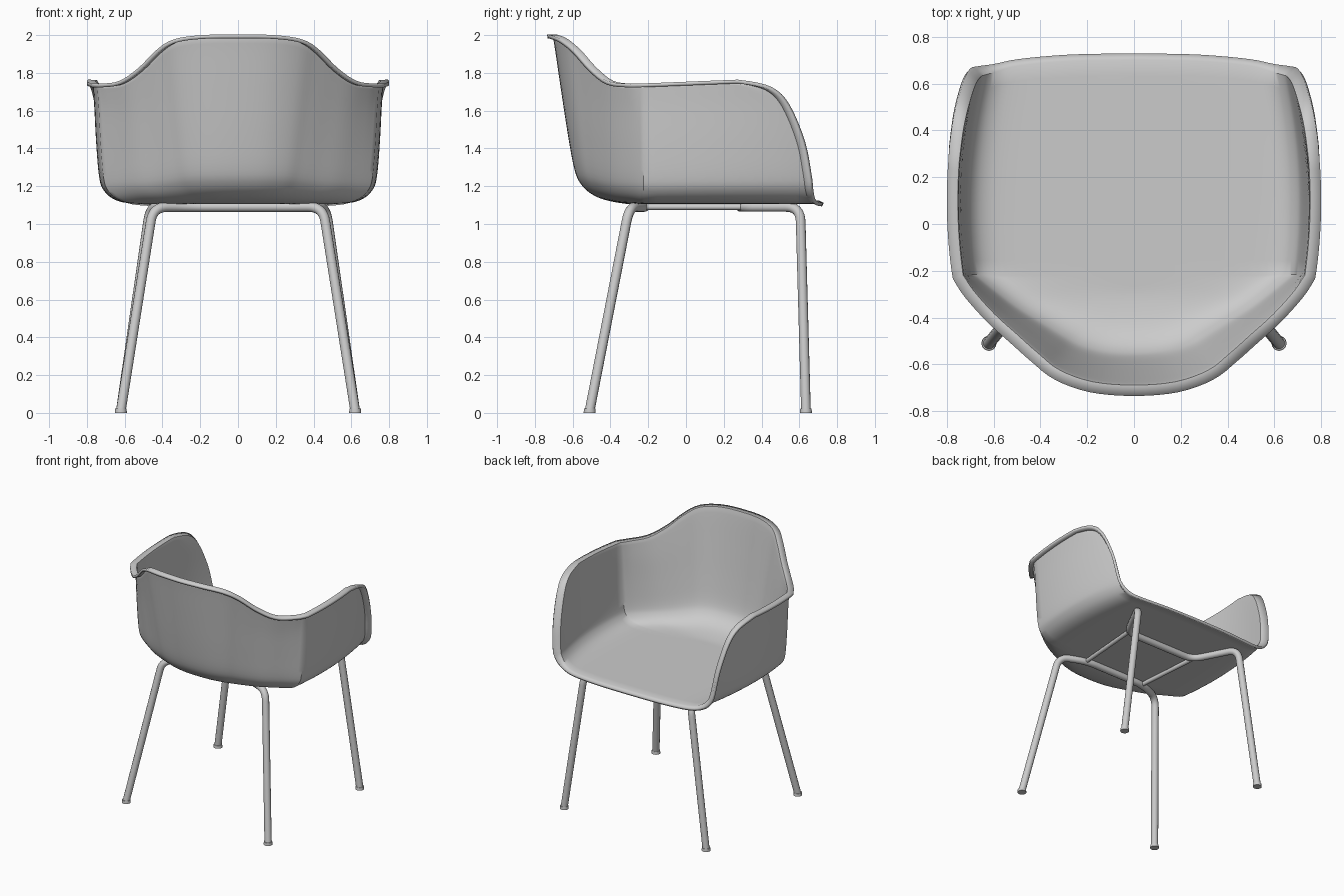
import bpy, bmesh, math
from mathutils import Vector

cube = bpy.data.objects.get("Cube")
if cube:
    bpy.data.objects.remove(cube, do_unlink=True)

grey = bpy.data.materials.new("light_grey")
grey.use_nodes = True
COLOUR = (0.6, 0.6, 0.6, 1)
grey.diffuse_color = COLOUR
grey.node_tree.nodes["Principled BSDF"].inputs["Base Color"].default_value = COLOUR


def spline(points, n):
    """Smooth path through points, n steps per segment."""
    pts = [Vector(p) for p in points]
    pts = [2 * pts[0] - pts[1]] + pts + [2 * pts[-1] - pts[-2]]
    out = []
    for a, b, c, d in zip(pts, pts[1:], pts[2:], pts[3:]):
        for i in range(n):
            t = i / n
            out.append(0.5 * (2 * b + (c - a) * t + (2 * a - 5 * b + 4 * c - d) * t ** 2
                              + (3 * b - a - 3 * c + d) * t ** 3))
    return out + [pts[-2]]


def add_object(name, data):
    ob = bpy.data.objects.new(name, data)
    bpy.context.scene.collection.objects.link(ob)
    data.materials.append(grey)
    return ob


def smooth(ob, degrees):
    bpy.ops.object.select_all(action='DESELECT')
    ob.select_set(True)
    bpy.context.view_layer.objects.active = ob
    bpy.ops.object.shade_smooth_by_angle(angle=math.radians(degrees))


# ---- seat shell: sections swept from one armrest, round the backrest, to the other
FLOOR, SEAM, WIDTH, RIM = 1.115, -0.22, 0.76, 1.735
STEPS = 14

# armrest section: outward fraction, height fraction, front edge y
arm = spline([(0, 0, .70), (.4, 0, .695), (.72, .005, .675), (.85, .035, .65),
              (.925, .11, .635), (.955, .22, .625), (.975, .5, .59),
              (.988, .8, .51), (.996, .94, .42), (1, 1, .27)], 4)
# backrest section: outward fraction, height fraction
back = spline([(0, 0, 0), (.2, .002, 0), (.43, .025, 0), (.58, .06, 0),
               (.69, .115, 0), (.76, .2, 0), (.83, .4, 0),
               (.91, .68, 0), (.97, .9, 0), (1, 1, 0)], 4)


def half_width(y):
    return WIDTH * (1 - 0.3 * (y - 0.1) ** 2)


def arm_column(side, t):
    column = []
    for r, h, front in arm:
        y = SEAM + (front - SEAM) * t
        z = FLOOR + h * (RIM + 0.02 * t - FLOOR)
        column.append(Vector((side * r * half_width(y), y, z)))
    return column


# top edge of the backrest, from the seam to the middle
half_rim = [(half_width(SEAM), SEAM, RIM), (.69, -.29, 1.735), (.6, -.39, 1.75),
            (.5, -.48, 1.82), (.41, -.56, 1.91), (.32, -.63, 1.97),
            (.18, -.68, 1.992), (0, -.695, 1.995)]
rim = spline(half_rim + [(-x, y, z) for x, y, z in reversed(half_rim[:-1])], 4)


def back_column(k):
    blend = math.sin(math.pi * k / (len(rim) - 1))
    top = rim[k]
    column = []
    for a, b in zip(arm, back):
        r = a.x + (b.x - a.x) * blend
        h = a.y + (b.y - a.y) * blend
        column.append(Vector((r * top.x, SEAM + r * (top.y - SEAM),
                              FLOOR + h * (top.z - FLOOR))))
    return column


columns = [arm_column(1, 1 - i / STEPS) for i in range(STEPS + 1)]
columns += [back_column(k) for k in range(1, len(rim) - 1)]
columns += [arm_column(-1, i / STEPS) for i in range(STEPS + 1)]

bm = bmesh.new()
grid = [[bm.verts.new(p) for p in col] for col in columns]
for ca, cb in zip(grid, grid[1:]):
    for j in range(len(ca) - 1):
        bm.faces.new((ca[j], cb[j], cb[j + 1], ca[j + 1]))
bmesh.ops.remove_doubles(bm, verts=bm.verts, dist=0.0005)
bm.normal_update()
if sum(f.normal.z * f.calc_area() for f in bm.faces) > 0:
    bmesh.ops.reverse_faces(bm, faces=bm.faces)
bm.normal_update()

# turned-out lip all round the open edge
offsets = {}
for v in bm.verts:
    if v.is_boundary:
        shift = v.normal * 0.04
        shift.z *= 0.3
        if v.co.y > 0.28:
            shift.y += 0.025
        offsets[v] = shift
edges = [e for e in bm.edges if e.is_boundary]
made = bmesh.ops.extrude_edge_only(bm, edges=edges)["geom"]
for v in [g for g in made if isinstance(g, bmesh.types.BMVert)]:
    for e in v.link_edges:
        old = e.other_vert(v)
        if old in offsets:
            v.co += offsets[old]
            break

mesh = bpy.data.meshes.new("seat_shell")
bm.to_mesh(mesh)
bm.free()
shell = add_object("seat_shell", mesh)
smooth(shell, 40)
thick = shell.modifiers.new("thickness", 'SOLIDIFY')
thick.thickness = 0.02
thick.offset = 0


# ---- tube frame
def tube(name, points, radius, bend=0.08):
    pts = [Vector(p) for p in points]
    path = [pts[0]]
    for a, b, c in zip(pts, pts[1:], pts[2:]):
        start = b + (a - b).normalized() * bend
        end = b + (c - b).normalized() * bend
        for i in range(9):
            t = i / 8
            path.append(start * (1 - t) ** 2 + b * 2 * t * (1 - t) + end * t * t)
    path.append(pts[-1])
    cu = bpy.data.curves.new(name, 'CURVE')
    cu.dimensions = '3D'
    cu.bevel_depth = radius
    cu.bevel_resolution = 4
    cu.use_fill_caps = True
    sp = cu.splines.new('POLY')
    sp.points.add(len(path) - 1)
    for p, co in zip(sp.points, path):
        p.co = (*co, 1)
    sp.use_smooth = True
    return add_object(name, cu)


def foot_cap(name, x, y):
    fb = bmesh.new()
    bmesh.ops.create_cone(fb, cap_ends=True, segments=20, radius1=0.032,
                          radius2=0.03, depth=0.022)
    bmesh.ops.translate(fb, verts=fb.verts, vec=(x, y, 0.011))
    me = bpy.data.meshes.new(name)
    fb.to_mesh(me)
    fb.free()
    smooth(add_object(name, me), 40)


TOP = 1.09
# each pair of legs is one bent tube: foot, knee, inner corner, then mirrored
pairs = {"seat_front": [(.62, .635, .012), (.465, .605, TOP), (.3, .29, TOP)],
         "seat_back": [(.62, -.51, .012), (.45, -.3, TOP), (.26, -.22, TOP)]}
for name, half in pairs.items():
    mirrored = [(-x, y, z) for x, y, z in reversed(half)]
    tube(name + "_legs", half + mirrored, 0.026)
    for side, label in ((1, "left"), (-1, "right")):
        foot_cap(f"{name}_{label}_foot", side * half[0][0], half[0][1])

# rails joining the two leg tubes
for side, label in ((1, "left"), (-1, "right")):
    ends = [(side * half[2][0], half[2][1], TOP) for half in pairs.values()]
    tube(label + "_rail", ends, 0.016)
